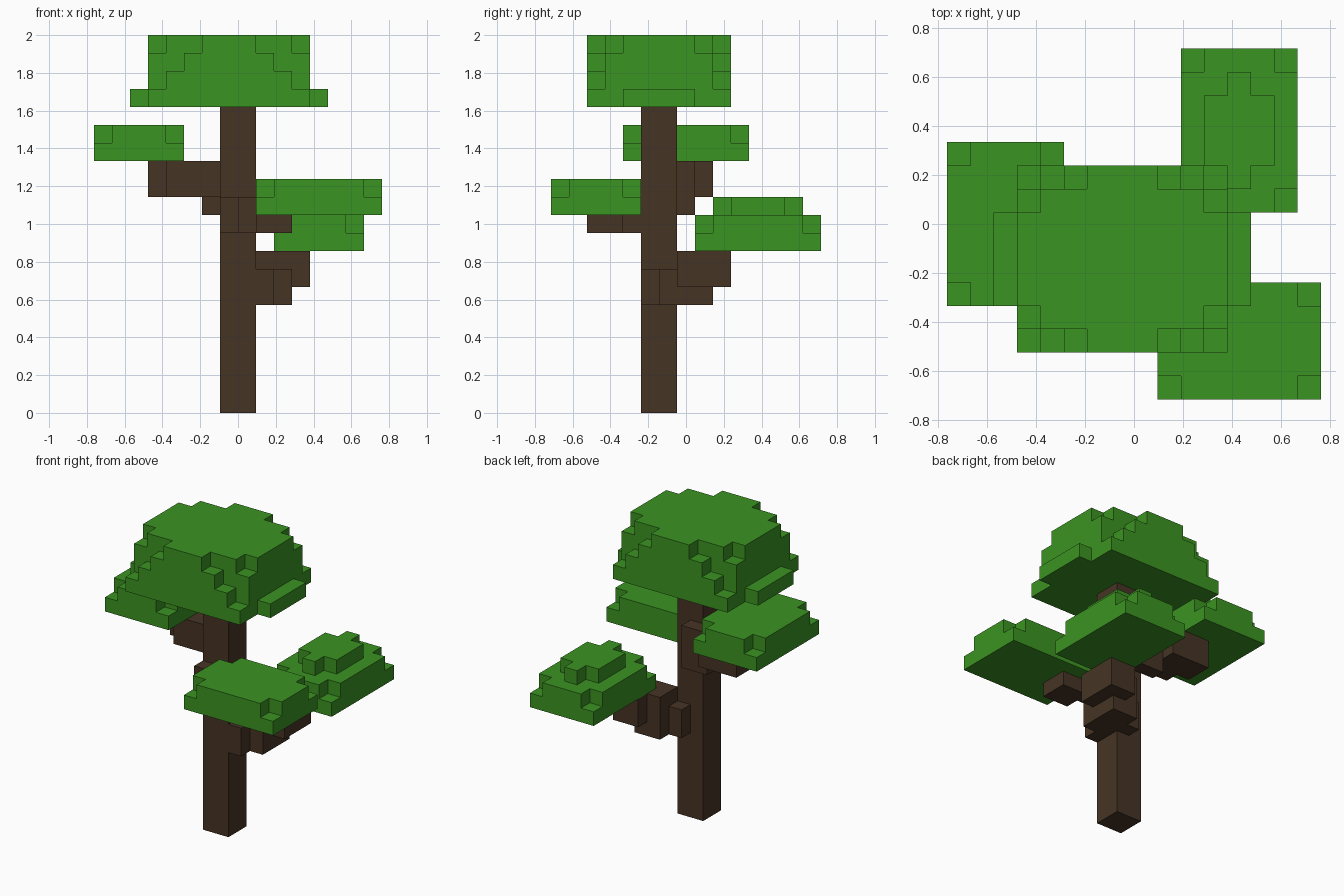
import bpy, bmesh
from mathutils import Vector

cube = bpy.data.objects.get("Cube")
if cube:
    bpy.data.objects.remove(cube, do_unlink=True)

U = 2 / 21  # size of one block


def material(name, rgb):
    m = bpy.data.materials.new(name)
    m.use_nodes = True
    m.diffuse_color = (*rgb, 1)
    m.node_tree.nodes["Principled BSDF"].inputs["Base Color"].default_value = (*rgb, 1)
    return m


leaf = material("leaf green", (0.044, 0.296, 0.016))
bark = material("bark brown", (0.061, 0.034, 0.018))


def blocks(name, mat, boxes):
    """Join block-grid boxes (x0, x1, y0, y1, z0, z1) into one clean outer shell."""
    cells = {(x, y, z) for x0, x1, y0, y1, z0, z1 in boxes
             for x in range(x0, x1) for y in range(y0, y1) for z in range(z0, z1)}
    bm = bmesh.new()
    for cell in cells:
        centre = Vector(cell) + Vector((0.5, 1, 0.5))
        for axis in range(3):
            for sign in (-1, 1):
                near = list(cell)
                near[axis] += sign
                if tuple(near) in cells:
                    continue
                n, a, b = Vector(), Vector(), Vector()
                n[axis] = sign / 2
                a[(axis + 1) % 3] = 0.5
                b[(axis + 2) % 3] = sign / 2
                corners = (-a - b, a - b, a + b, b - a)
                bm.faces.new([bm.verts.new((centre + n + c) * U) for c in corners])
    bmesh.ops.remove_doubles(bm, verts=bm.verts, dist=0.001)
    bmesh.ops.dissolve_limit(bm, angle_limit=0.01, verts=bm.verts, edges=bm.edges)
    mesh = bpy.data.meshes.new(name)
    bm.to_mesh(mesh)
    bm.free()
    mesh.materials.append(mat)
    bpy.context.collection.objects.link(bpy.data.objects.new(name, mesh))


def pad(x0, x1, y0, y1, z):
    """Two-layer leaf pad with the corners of the upper layer cut off."""
    return [(x0, x1, y0, y1, z, z + 1),
            (x0 + 1, x1 - 1, y0, y1, z + 1, z + 2),
            (x0, x1, y0 + 1, y1 - 1, z + 1, z + 2)]


# Trunk
blocks("trunk", bark, [(-1, 1, -3, -1, 0, 17)])

# Branches stepping out towards each leaf pad
blocks("back_branch", bark, [
    (1, 2, -3, 0, 6, 8), (0, 1, -1, 0, 6, 8), (1, 3, -2, 1, 6, 8),
    (1, 3, -1, 1, 8, 9), (2, 4, -1, 2, 7, 9)])
blocks("front_branch", bark, [
    (-1, 0, -4, -3, 10, 12), (0, 1, -5, -3, 10, 12), (1, 3, -6, -4, 10, 11)])
blocks("right_branch", bark, [
    (-2, 0, -1, 0, 11, 14), (-4, -1, -2, 0, 12, 14), (-5, -2, -1, 1, 12, 14)])

# Leaf pads
blocks("right_leaves", leaf, pad(-8, -3, -4, 3, 14))
blocks("front_leaves", leaf, pad(1, 8, -8, -3, 11))
blocks("back_leaves", leaf, pad(2, 7, 0, 7, 9) + [
    (4, 5, 1, 6, 11, 12), (3, 6, 2, 5, 11, 12)])

# Crown with stepped corners
blocks("crown", leaf, [
    (-5, 4, -6, 2, 17, 18), (-6, 5, -4, 0, 17, 18),
    (-5, 4, -5, 1, 18, 20), (-4, 3, -6, 2, 18, 19), (-3, 2, -6, 2, 19, 20),
    (-4, 3, -5, 1, 20, 21), (-5, 4, -4, 0, 20, 21), (-2, 1, -6, 2, 20, 21)])
